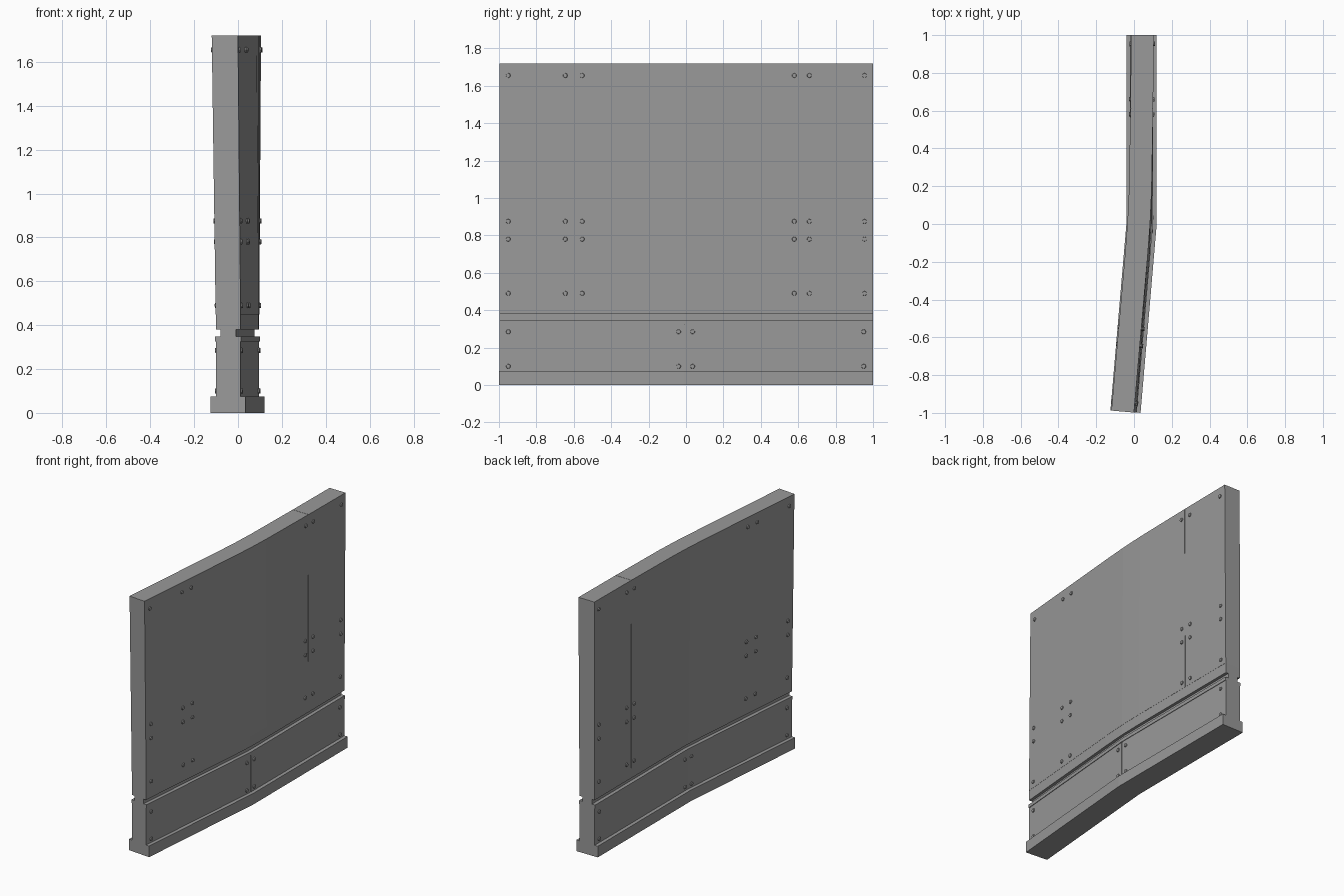
import bpy, bmesh
from mathutils import Vector, Matrix

cube = bpy.data.objects.get("Cube")
if cube:
    bpy.data.objects.remove(cube, do_unlink=True)

grey = bpy.data.materials.new("plain grey")
grey.use_nodes = True
grey.diffuse_color = (0.32, 0.32, 0.32, 1)
grey.node_tree.nodes["Principled BSDF"].inputs["Base Color"].default_value = (0.32, 0.32, 0.32, 1)

# Plan centre lines, as (y, x), front to back: straight foot and leaning top edge
FRONT = -0.993
FOOT = [(FRONT, -0.045), (0, 0.04), (1, 0.04)]
LOW = [(FRONT, -0.045), (-0.17, 0.0255), (0, 0.037), (0.17, 0.04), (0.61, 0.04), (1, 0.04)]
TOP = [(FRONT, -0.06), (-0.17, 0.012), (0, 0.025), (0.17, 0.033), (0.61, 0.041), (1, 0.045)]


def centre(path, y):
    """Point on a centre line and its sideways direction."""
    for (y0, x0), (y1, x1) in zip(path, path[1:]):
        if y <= y1 or y1 == path[-1][0]:
            t = (y - y0) / (y1 - y0)
            along = Vector((x1 - x0, y1 - y0, 0)).normalized()
            return Vector((x0 + t * (x1 - x0), y, 0)), Vector((along.y, -along.x, 0))


def finish(name, bm):
    bmesh.ops.recalc_face_normals(bm, faces=bm.faces)
    mesh = bpy.data.meshes.new(name)
    bm.to_mesh(mesh)
    bm.free()
    mesh.materials.append(grey)
    obj = bpy.data.objects.new(name, mesh)
    bpy.context.collection.objects.link(obj)
    return obj


def wall(name, low, high, start=FRONT, end=1):
    """Wall section between two (z, half thickness, path) levels."""
    bm = bmesh.new()
    ys = [start] + [y for y, x in low[2] if start < y < end] + [end]
    rings = []
    for y in ys:
        ring = []
        for (z, half, path), sides in ((low, (-1, 1)), (high, (1, -1))):
            point, side = centre(path, y)
            for s in sides:
                ring.append(bm.verts.new(point + side * half * s + Vector((0, 0, z))))
        rings.append(ring)
    for a, b in zip(rings, rings[1:]):
        for i in range(4):
            j = (i + 1) % 4
            bm.faces.new((a[i], a[j], b[j], b[i]))
    bm.faces.new(rings[0])
    bm.faces.new(rings[-1])
    return finish(name, bm)


# Foot, skirt boards and recessed neck
wall("foot", (0, 0.08, FOOT), (0.075, 0.08, FOOT))
wall("skirt_core", (0.07, 0.052, FOOT), (0.34, 0.052, FOOT), FRONT + 0.01, 0.99)
wall("front_skirt", (0.075, 0.056, FOOT), (0.325, 0.056, FOOT), FRONT, -0.003)
wall("back_skirt", (0.075, 0.056, FOOT), (0.325, 0.056, FOOT), 0.003, 1)
wall("skirt_cap", (0.325, 0.06, FOOT), (0.348, 0.06, FOOT))
wall("neck", (0.348, 0.036, FOOT), (0.38, 0.036, FOOT))

# Lower rail and the tall leaning panels, jointed near the back
wall("lower_rail", (0.38, 0.056, LOW), (0.449, 0.056, LOW))
LEAN_LOW, LEAN_TOP = (0.449, 0.057, LOW), (1.72, 0.06, TOP)
wall("main_panel", LEAN_LOW, LEAN_TOP, FRONT, 0.609)
wall("back_panel", LEAN_LOW, LEAN_TOP, 0.611, 1)
wall("joint_filler", (0.449, 0.055, LOW), (1.718, 0.058, TOP), 0.58, 0.64)


def add_bolt(bm, y, z):
    """A bolt head on each side of the wall."""
    for s in (-1, 1):
        if z < 0.4:
            (point, side), half = centre(FOOT, y), 0.056
        else:
            t = (z - 0.449) / (1.72 - 0.449)
            low, side = centre(LOW, y)
            high, side = centre(TOP, y)
            point, half = low.lerp(high, t), 0.057 + 0.003 * t
        spot = point + side * s * half + Vector((0, 0, z))
        turn = (side * s).to_track_quat('Z', 'Y').to_matrix().to_4x4()
        bmesh.ops.create_cone(bm, cap_ends=True, segments=10, radius1=0.014,
                              radius2=0.011, depth=0.014,
                              matrix=Matrix.Translation(spot) @ turn)


# Bolt heads in rows
bolts = bmesh.new()
for y in (-0.945, -0.64, -0.55, 0.58, 0.66, 0.955):
    for z in (0.49, 0.78, 0.875, 1.655):
        add_bolt(bolts, y, z)
for y in (-0.945, -0.035, 0.035, 0.95):
    for z in (0.1, 0.285):
        add_bolt(bolts, y, z)
finish("bolt_heads", bolts)
